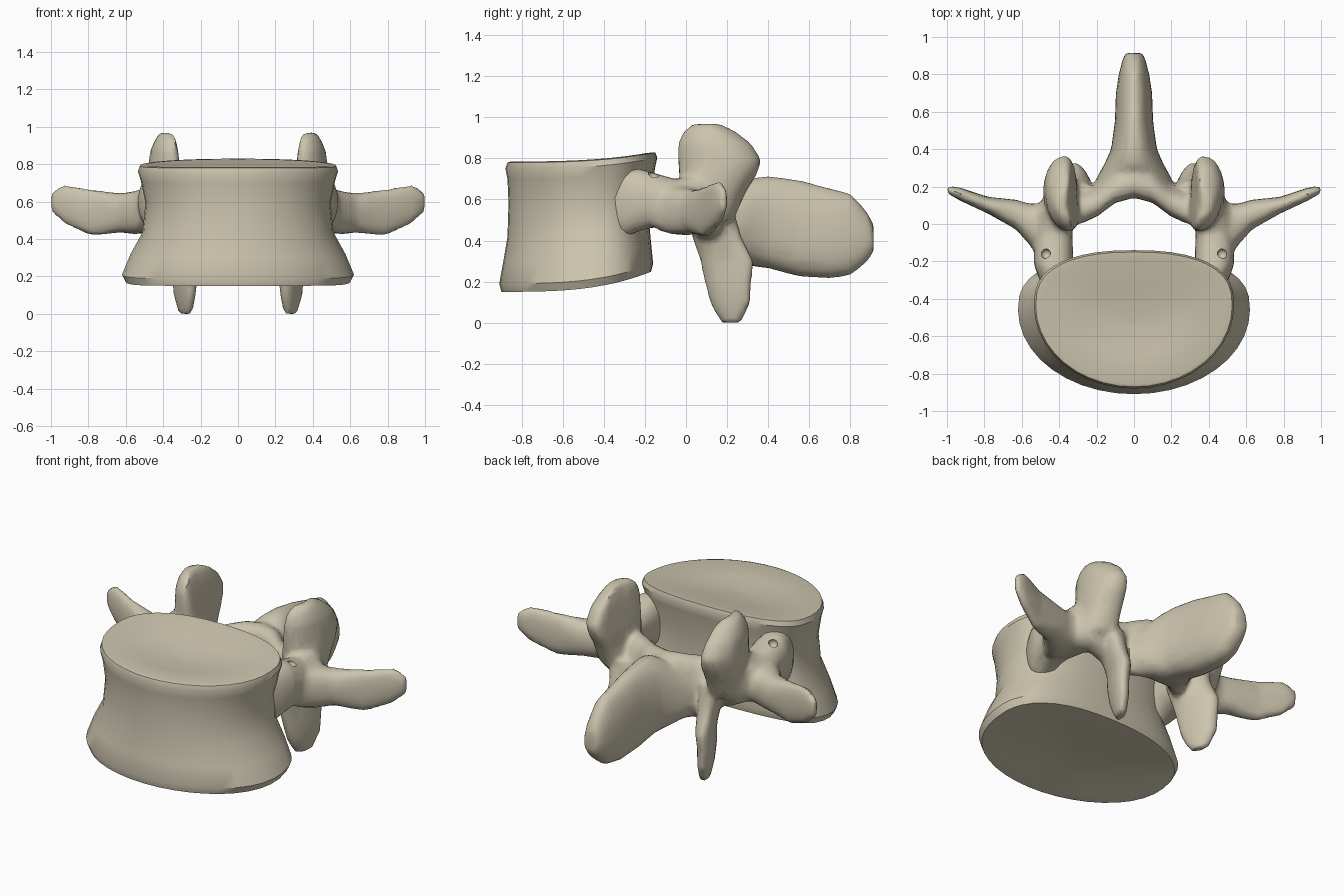
import bpy, bmesh, math
from mathutils import Vector

if "Cube" in bpy.data.objects:
    bpy.data.objects.remove(bpy.data.objects["Cube"], do_unlink=True)

bone = bpy.data.materials.new("bone")
bone.use_nodes = True
bone.diffuse_color = (0.60, 0.55, 0.42, 1)
bone.node_tree.nodes["Principled BSDF"].inputs["Base Color"].default_value = bone.diffuse_color


def skin(bm, rings):
    """Bridge a list of point rings and cap both ends."""
    loops = [[bm.verts.new(p) for p in ring] for ring in rings]
    n = len(loops[0])
    faces = [bm.faces.new((a[i], a[(i + 1) % n], b[(i + 1) % n], b[i]))
             for a, b in zip(loops, loops[1:]) for i in range(n)]
    faces += [bm.faces.new(loops[0]), bm.faces.new(loops[-1])]
    bmesh.ops.recalc_face_normals(bm, faces=faces)


def power(value, exponent):
    return math.copysign(abs(value) ** exponent, value)


def loft(bm, axis, stations, skew=0, bow=0, taper=0, side=1, sides=24, square=0.85):
    """Rounded sections along an axis: position, centre u, v, half size u, v."""
    rings = []
    for pos, cu, cv, hu, hv in stations:
        ring = []
        for i in range(sides):
            a = math.tau * i / sides
            dv = hv * power(math.sin(a), square)
            du = hu * power(math.cos(a), square) * (1 - taper * math.sin(a))
            du += skew * dv + bow * (1 - 2 * math.sin(a) ** 2)
            u, v = cu + du, cv + dv
            p = {"x": (pos, u, v), "y": (u, pos, v), "z": (u, v, pos)}[axis]
            ring.append(Vector((p[0] * side, p[1], p[2])))
        rings.append(ring)
    skin(bm, rings)


def make_object(name, bm):
    mesh = bpy.data.meshes.new(name)
    bm.to_mesh(mesh)
    bm.free()
    mesh.materials.append(bone)
    obj = bpy.data.objects.new(name, mesh)
    bpy.context.collection.objects.link(obj)
    return obj


def activate(obj):
    bpy.ops.object.select_all(action='DESELECT')
    obj.select_set(True)
    bpy.context.view_layer.objects.active = obj


def modify(obj, kind, **settings):
    mod = obj.modifiers.new(kind.title(), kind)
    for key, value in settings.items():
        setattr(mod, key, value)
    activate(obj)
    bpy.ops.object.modifier_apply(modifier=mod.name)


def finish(obj, degrees):
    activate(obj)
    bpy.ops.object.shade_smooth_by_angle(angle=math.radians(degrees))


# Vertebral body: waisted drum, flat at the back, with dished end plates
# height, half width, front y, back y
profile = [
    (.22, .01, -.54, -.52), (.20, .32, -.72, -.36), (.16, .54, -.85, -.21),
    (.15, .60, -.90, -.17), (.19, .62, -.91, -.16), (.30, .575, -.89, -.17),
    (.42, .51, -.87, -.18), (.58, .495, -.865, -.17), (.70, .52, -.87, -.15),
    (.75, .535, -.88, -.14), (.78, .525, -.87, -.15), (.785, .495, -.855, -.19),
    (.765, .28, -.70, -.34), (.755, .01, -.54, -.52)]
bm = bmesh.new()
rings = []
for z, half, front, back in profile:
    mid = front + (back - front) * 0.6
    tilt = 0.12 - 0.09 * z
    ring = []
    for i in range(40):
        c, s = math.cos(math.tau * i / 40), math.sin(math.tau * i / 40)
        if s > 0:
            x, y = half * power(c, 0.85), mid + (back - mid) * power(s, 0.75)
        else:
            x, y = half * c, mid + (mid - front) * s
        ring.append(Vector((x, y, z + tilt * max((y + 0.9) / 0.75, 0) ** 3)))
    rings.append(ring)
skin(bm, rings)
body = make_object("vertebral_body", bm)
finish(body, 35)

# Neural arch: overlapping lofts fused into one continuous bone
bm = bmesh.new()
for side in (1, -1):
    # Pedicle
    loft(bm, "y", [(-.42, .37, .58, .07, .12), (-.30, .41, .58, .095, .17),
                   (-.22, .43, .60, .105, .15), (-.14, .43, .595, .105, .13),
                   (-.05, .43, .575, .10, .125), (.06, .42, .58, .10, .14),
                   (.16, .40, .57, .08, .12)], side=side)
    # Transverse process
    loft(bm, "x", [(.40, -.04, .57, .16, .11), (.50, -.04, .55, .15, .12),
                   (.56, 0, .54, .11, .115), (.63, .05, .54, .08, .105),
                   (.78, .10, .54, .045, .125), (.93, .16, .587, .035, .105),
                   (1.0, .185, .60, .02, .05)], side=side)
    # Superior articular process, curved around its inner joint face
    loft(bm, "z", [(.50, .36, .12, .09, .11), (.64, .37, .135, .09, .16),
                   (.72, .375, .155, .09, .19), (.79, .38, .165, .08, .205),
                   (.87, .38, .14, .07, .18), (.93, .375, .115, .05, .13),
                   (.97, .372, .10, .025, .07)],
         skew=0.06, bow=0.02, side=side)
    # Inferior articular process, a plate turned outward
    loft(bm, "z", [(.56, .28, .14, .08, .09), (.42, .265, .15, .065, .12),
                   (.30, .275, .20, .055, .13), (.20, .285, .205, .05, .115),
                   (.10, .285, .215, .045, .10), (0, .28, .22, .03, .05)],
         skew=0.35, side=side)
    # Lamina
    loft(bm, "x", [(.42, .10, .55, .08, .11), (.28, .09, .53, .085, .14),
                   (.19, .135, .50, .085, .17), (.10, .215, .50, .095, .19),
                   (-.02, .25, .50, .10, .19)], skew=-0.15, side=side)
# Spinous process, flaring into the laminae and narrower along its crest
loft(bm, "y", [(.18, 0, .48, .20, .14), (.25, 0, .48, .195, .18),
               (.32, 0, .49, .155, .215), (.40, 0, .49, .12, .225),
               (.55, 0, .46, .10, .235), (.70, 0, .435, .095, .22),
               (.80, 0, .43, .08, .20), (.88, 0, .42, .06, .125),
               (.915, 0, .41, .045, .065)], taper=0.2)
arch = make_object("neural_arch", bm)
modify(arch, 'REMESH', mode='VOXEL', voxel_size=0.016)
modify(arch, 'SMOOTH', factor=0.5, iterations=6)
modify(arch, 'DECIMATE', ratio=0.15)

# Small vessel pits on top of the pedicles
bm = bmesh.new()
for side in (1, -1):
    pit = bmesh.ops.create_icosphere(bm, subdivisions=2, radius=0.028)
    bmesh.ops.translate(bm, verts=pit["verts"], vec=(0.47 * side, -0.16, 0.715))
cutter = make_object("pit_cutter", bm)
cutter.hide_render = True
modify(arch, 'BOOLEAN', operation='DIFFERENCE', solver='EXACT', object=cutter)
bpy.data.objects.remove(cutter, do_unlink=True)
finish(arch, 40)
